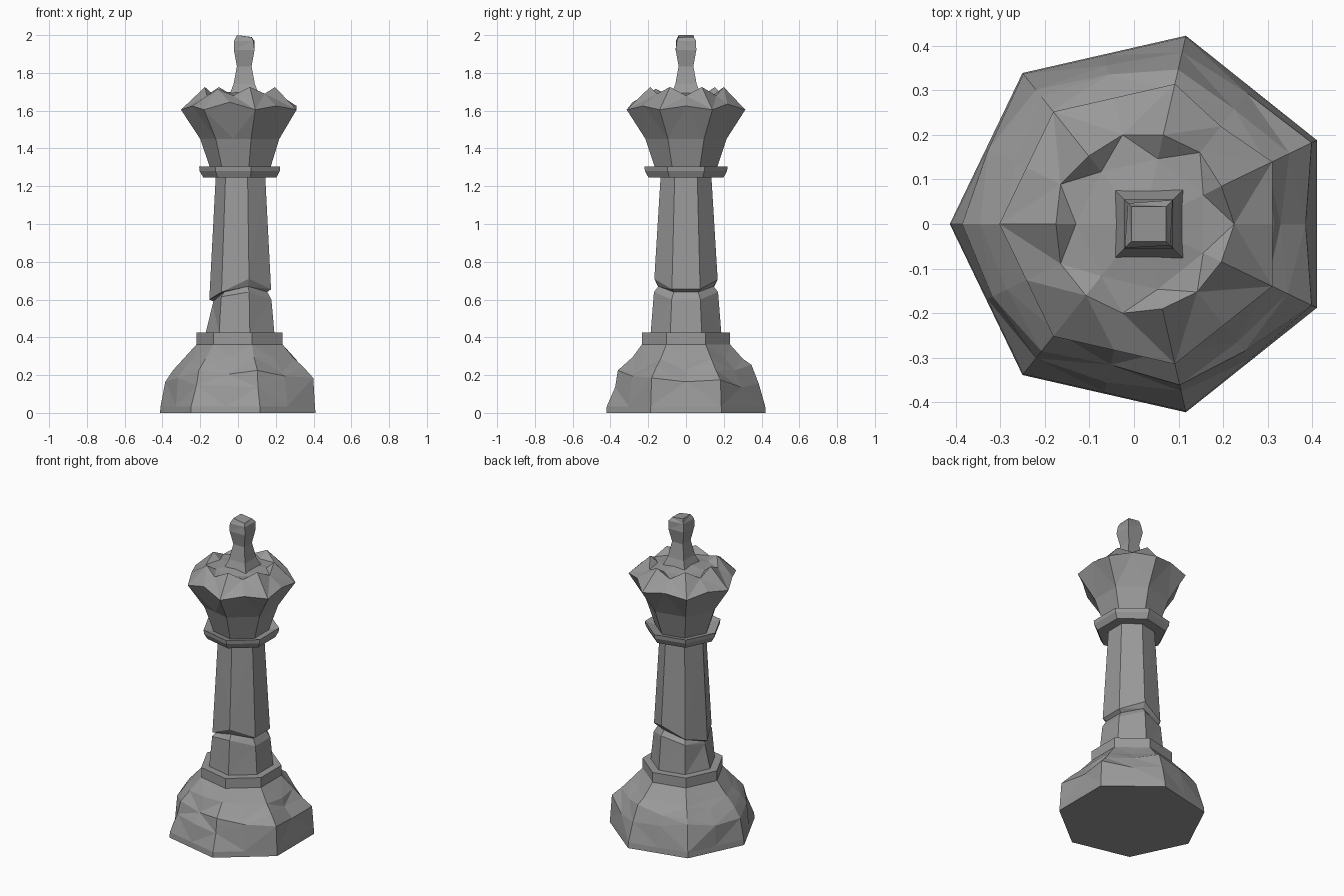
import bpy, bmesh, math

if "Cube" in bpy.data.objects:
    bpy.data.objects.remove(bpy.data.objects["Cube"])

CX = 0.02          # axis of the seven-sided body
STEP = math.cos(math.pi / 7)

# Dark grey stone
stone = bpy.data.materials.new("dark_grey")
stone.diffuse_color = (0.32, 0.32, 0.32, 1)
stone.use_nodes = True
stone.node_tree.nodes["Principled BSDF"].inputs["Base Color"].default_value = stone.diffuse_color


def ring(r, z, n=7, dents=None, cx=CX, start=math.pi, r_mid=None, z_mid=None):
    """One cross-section; with n=14 the odd points sit on the edge midpoints."""
    pts = []
    for i in range(n):
        a = start + 2 * math.pi * i / n
        odd = n == 14 and i % 2
        rr = (r_mid or r * STEP) if odd else r
        zz = (z_mid or z) if odd else z
        dr, dz = (dents or {}).get(i, (0, 0))
        pts.append((cx + (rr + dr) * math.cos(a), (rr + dr) * math.sin(a), zz + dz))
    return pts


def stack(name, rings, triangulate=False):
    """Skin a list of cross-sections and cap both ends."""
    bm = bmesh.new()
    loops = [[bm.verts.new(p) for p in pts] for pts in rings]
    n = len(loops[0])
    sides = []
    for a, b in zip(loops, loops[1:]):
        for i in range(n):
            j = (i + 1) % n
            sides.append(bm.faces.new((a[i], a[j], b[j], b[i])))
    bm.faces.new(loops[0][::-1])
    bm.faces.new(loops[-1])
    if triangulate:
        bmesh.ops.triangulate(bm, faces=sides)
    bmesh.ops.recalc_face_normals(bm, faces=bm.faces)
    mesh = bpy.data.meshes.new(name)
    bm.to_mesh(mesh)
    bm.free()
    mesh.materials.append(stone)
    ob = bpy.data.objects.new(name, mesh)
    bpy.context.collection.objects.link(ob)
    return ob


# Chipped, weathered foot
stack("base", [
    ring(0.433, 0, 14),
    ring(0.43, 0.035, 14),
    ring(0.405, 0.165, 14, {1: (0.01, 0.02), 2: (-0.02, -0.02), 3: (0.0, -0.02),
                            4: (-0.02, -0.03), 5: (0.0, 0.03), 6: (0.015, 0.02),
                            8: (0.015, 0.01), 9: (0.01, -0.03), 10: (-0.01, -0.01),
                            12: (-0.02, 0.03), 13: (0.02, 0)}),
    ring(0.365, 0.225, 14, {1: (0.01, 0.01), 2: (0.0, 0), 3: (-0.005, -0.02),
                            4: (0.005, 0.0), 5: (0.01, -0.01), 6: (-0.005, 0.02),
                            7: (-0.02, 0), 10: (-0.01, 0.03), 11: (0.015, 0),
                            13: (-0.01, 0.02)}),
    ring(0.31, 0.285, 14, {1: (0.01, 0), 3: (0.01, 0.01), 4: (-0.02, 0.01),
                           7: (0.015, -0.01), 9: (-0.01, 0), 12: (0.015, -0.01)}),
    ring(0.24, 0.362, 14)], True)

# Lower collar
stack("lower_collar", [ring(0.24, 0.36), ring(0.24, 0.425)])

# Column with a jagged crack running round it
crack_low = {0: (-0.02, -0.04), 2: (0, 0.025), 3: (0, -0.015),
             4: (0, -0.015), 5: (0, 0.025), 6: (0, -0.01)}
crack_mid = {0: (0, -0.05), 2: (0, 0.03), 5: (0, 0.03), 6: (0, -0.01)}
crack_high = {0: (0, -0.055), 1: (0, -0.015), 2: (0, 0.055),
              5: (0, 0.05), 6: (0, -0.015)}
stack("column", [
    ring(0.192, 0.42), ring(0.174, 0.615, dents=crack_low),
    ring(0.15, 0.64, dents=crack_mid),
    ring(0.172, 0.655, dents=crack_high), ring(0.138, 1.25)], True)

# Upper collar
stack("upper_collar", [ring(0.203, 1.245), ring(0.223, 1.28),
                       ring(0.226, 1.305), ring(0.15, 1.285)])

# Flared crown with seven points around a shallow bowl
stack("crown", [
    ring(0.162, 1.28, 14),
    ring(0.22, 1.45, 14),
    ring(0.322, 1.605, 14, z_mid=1.625, dents={3: (0, 0.02), 9: (-0.01, 0.01)}),
    ring(0.195, 1.725, 14, r_mid=0.205, z_mid=1.68,
         dents={2: (0.01, -0.01), 5: (-0.01, 0.01), 10: (0.01, 0)}),
    ring(0.15, 1.685, 14),
    ring(0.06, 1.7, 14)], True)

# Square-sided finial, slightly worn at the tip
sq = dict(n=4, cx=0.033, start=math.pi / 4)
stack("finial", [
    ring(0.108, 1.69, **sq), ring(0.08, 1.74, **sq), ring(0.055, 1.835, **sq),
    ring(0.077, 1.92, **sq), ring(0.076, 1.97, dents={1: (-0.01, 0), 3: (-0.008, 0)}, **sq),
    ring(0.055, 2.0, dents={0: (0, -0.01), 3: (0, -0.012)}, **sq)], True)
